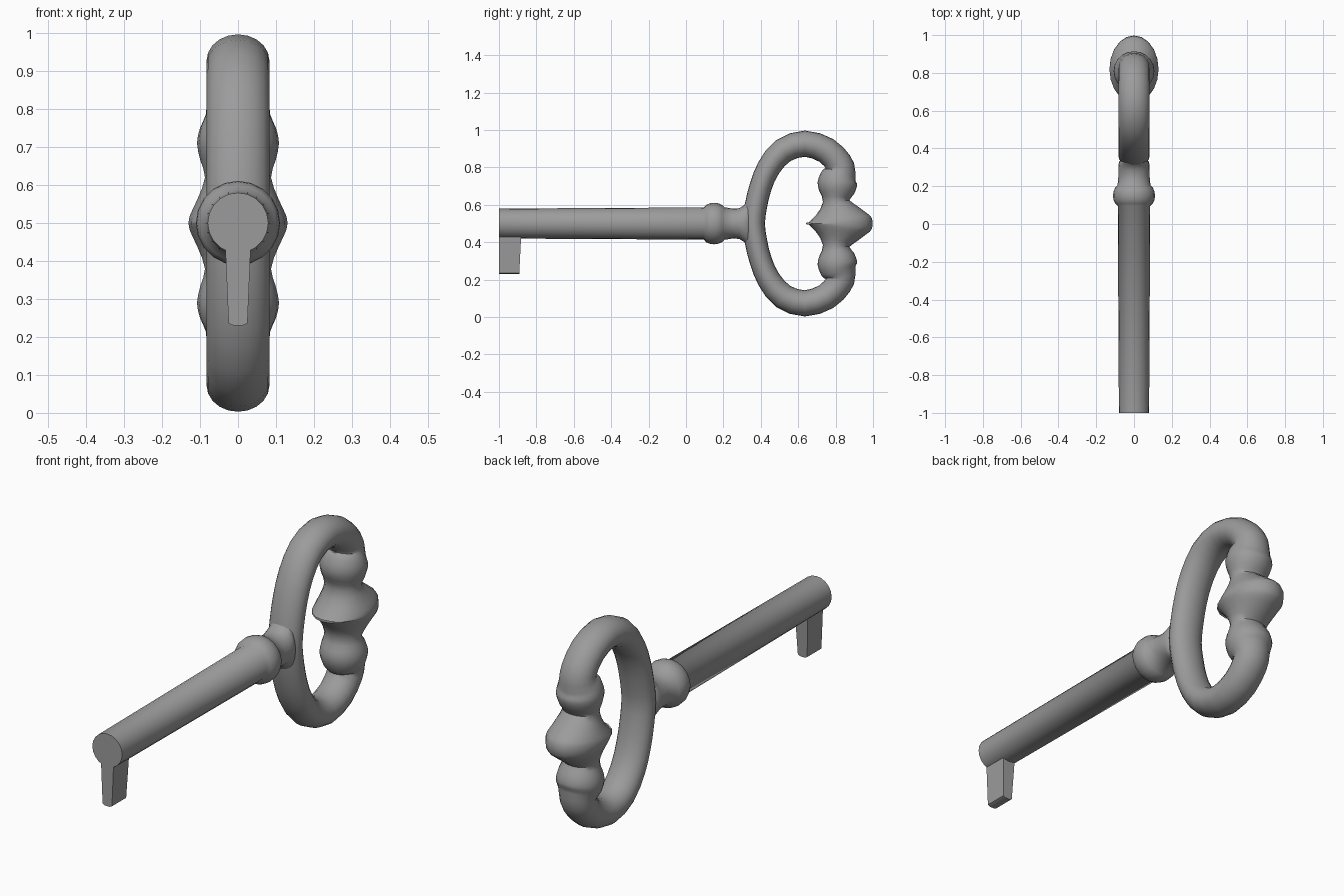
import bpy, bmesh, math
from mathutils import Vector

cube = bpy.data.objects.get("Cube")
if cube:
    bpy.data.objects.remove(cube, do_unlink=True)

metal = bpy.data.materials.new("grey metal")
metal.use_nodes = True
GREY = (0.33, 0.33, 0.33, 1)
metal.diffuse_color = GREY
metal.node_tree.nodes["Principled BSDF"].inputs["Base Color"].default_value = GREY

MID = 0.5    # height of the key's axis
SIDES = 20


def finish(name, bm, angle):
    bmesh.ops.recalc_face_normals(bm, faces=bm.faces)
    mesh = bpy.data.meshes.new(name)
    bm.to_mesh(mesh)
    bm.free()
    mesh.materials.append(metal)
    ob = bpy.data.objects.new(name, mesh)
    bpy.context.collection.objects.link(ob)
    bpy.ops.object.select_all(action='DESELECT')
    ob.select_set(True)
    bpy.context.view_layer.objects.active = ob
    bpy.ops.object.shade_smooth_by_angle(angle=math.radians(angle))
    return ob


def loft(name, stations, closed=False):
    """Skin elliptical rings given as (centre, in-plane axis, in-plane radius, x radius)."""
    bm = bmesh.new()
    rings = []
    for centre, axis, r_in, r_x in stations:
        ring = []
        for i in range(SIDES):
            a = math.tau * i / SIDES
            ring.append(bm.verts.new(centre + axis * (r_in * math.cos(a))
                                     + Vector((r_x * math.sin(a), 0, 0))))
        rings.append(ring)
    count = len(rings)
    for k in range(count if closed else count - 1):
        a, b = rings[k], rings[(k + 1) % count]
        for i in range(SIDES):
            j = (i + 1) % SIDES
            bm.faces.new((a[i], a[j], b[j], b[i]))
    if not closed:
        bm.faces.new(rings[0])
        bm.faces.new(rings[-1])
    return finish(name, bm, 50)


def spline(p, q, r, s, t):
    return [0.5 * (2 * b + (c - a) * t + (2 * a - 5 * b + 4 * c - d) * t ** 2
                   + (3 * b - a - 3 * c + d) * t ** 3) for a, b, c, d in zip(p, q, r, s)]


# Shaft with collar, flaring into the bow: (y, vertical radius, x radius)
shaft = [(-1, .08, .08), (.095, .086, .086), (.108, .1, .1), (.13, .109, .109),
         (.15, .111, .111), (.17, .109, .109), (.192, .1, .1), (.205, .087, .087),
         (.25, .08, .083), (.285, .082, .083), (.31, .098, .083), (.33, .125, .078),
         (.36, .1, .05)]
loft("shaft", [(Vector((0, y, MID)), Vector((0, 0, 1)), rz, rx) for y, rz, rx in shaft])

# Bow with beads, upper half: (y, height over axis, in-plane radius, x radius)
half = [(.362, 0, .06, .083), (.375, .1, .06, .083), (.4, .2, .06, .083),
        (.443, .3, .063, .083), (.52, .39, .068, .083), (.635, .427, .07, .083),
        (.75, .391, .071, .083), (.815, .325, .073, .083), (.826, .285, .08, .085),
        (.815, .25, .096, .1), (.809, .21, .106, .108), (.806, .165, .093, .099),
        (.803, .12, .071, .087), (.812, .065, .118, .106), (.818, .022, .167, .126),
        (.82, 0, .178, .13)]
loop = half + [(y, -h, a, b) for y, h, a, b in half[-2:0:-1]]
n = len(loop)
fine = []
for k in range(n):
    four = [loop[(k + d) % n] for d in (-1, 0, 1, 2)]
    fine += [spline(*four, t) for t in (0, 0.5)]
stations = []
for k, (y, h, r_in, r_x) in enumerate(fine):
    before, after = fine[k - 1], fine[(k + 1) % len(fine)]
    along = Vector((0, after[0] - before[0], after[1] - before[1])).normalized()
    stations.append((Vector((0, y, MID + h)), Vector((0, along.z, -along.y)), r_in, r_x))
loft("bow", stations, closed=True)

# Bit: tapered tooth with a slightly rounded foot
bm = bmesh.new()
outline = [(-.034, .46), (.034, .46), (.032, .4), (.025, .236), (.012, .23),
           (-.012, .23), (-.025, .236), (-.032, .4)]
front = [bm.verts.new((x, -1, z)) for x, z in outline]
back = [bm.verts.new((x, -.88 - (.46 - z) * .05, z)) for x, z in outline]
bm.faces.new(front)
bm.faces.new(back)
for i in range(len(outline)):
    j = (i + 1) % len(outline)
    bm.faces.new((front[i], front[j], back[j], back[i]))
finish("bit", bm, 30)
